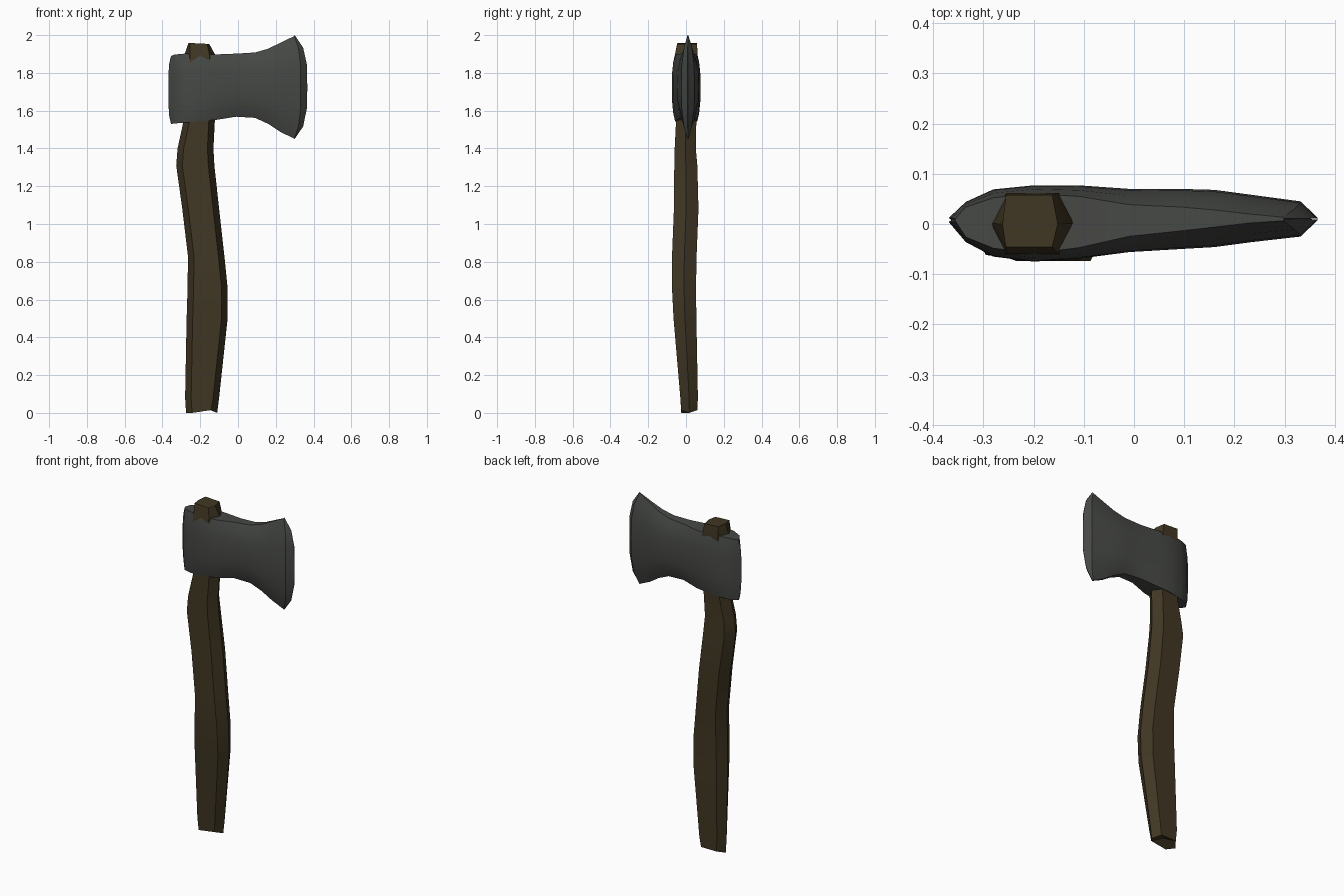
import bpy, bmesh, math

if "Cube" in bpy.data.objects:
    bpy.data.objects.remove(bpy.data.objects["Cube"])


def material(name, rgb):
    m = bpy.data.materials.new(name)
    m.diffuse_color = (*rgb, 1.0)
    m.use_nodes = True
    m.node_tree.nodes["Principled BSDF"].inputs["Base Color"].default_value = m.diffuse_color
    return m


def loft(name, rings, mat, cap_offset=(0, 0, 0), angle=30):
    """Skin a list of closed rings and cap both ends with a centre fan."""
    bm = bmesh.new()
    loops = [[bm.verts.new(p) for p in ring] for ring in rings]
    n = len(rings[0])
    for a, b in zip(loops, loops[1:]):
        for i in range(n):
            j = (i + 1) % n
            bm.faces.new((a[i], a[j], b[j], b[i]))
    for k, loop in enumerate((loops[0], loops[-1])):
        c = [sum(v.co[i] for v in loop) / n for i in range(3)]
        if k == 0:
            c = [c[i] + cap_offset[i] for i in range(3)]
        centre = bm.verts.new(c)
        for i in range(n):
            bm.faces.new((loop[i], loop[(i + 1) % n], centre))
    bmesh.ops.remove_doubles(bm, verts=bm.verts, dist=0.0005)
    bmesh.ops.recalc_face_normals(bm, faces=bm.faces)
    me = bpy.data.meshes.new(name)
    bm.to_mesh(me)
    bm.free()
    ob = bpy.data.objects.new(name, me)
    bpy.context.collection.objects.link(ob)
    me.materials.append(mat)
    bpy.ops.object.select_all(action='DESELECT')
    ob.select_set(True)
    bpy.context.view_layer.objects.active = ob
    bpy.ops.object.shade_smooth_by_angle(angle=math.radians(angle))
    return ob


wood = material("dark wood", (0.052, 0.038, 0.017))
steel = material("dark steel", (0.062, 0.066, 0.060))


# Handle: hexagonal sections, (z, xmin, xmax, ymin, ymax)
def hexagon(z, x0, x1, y0, y1):
    c = 0.032
    m = (y0 + y1) / 2
    return [(x0, m, z), (x0 + c, y0, z), (x1 - c, y0, z),
            (x1, m, z), (x1 - c, y1, z), (x0 + c, y1, z)]


handle = [
    (0.01, -0.275, -0.11, -0.025, 0.06),
    (0.08, -0.28, -0.10, -0.03, 0.063),
    (0.50, -0.272, -0.055, -0.066, 0.055),
    (0.66, -0.267, -0.055, -0.074, 0.053),
    (0.83, -0.265, -0.072, -0.074, 0.056),
    (1.08, -0.295, -0.10, -0.064, 0.066),
    (1.31, -0.327, -0.125, -0.062, 0.060),
    (1.40, -0.32, -0.13, -0.060, 0.052),
    (1.56, -0.285, -0.122, -0.052, 0.055),
    (1.84, -0.282, -0.125, -0.055, 0.058),
]
rings = [hexagon(*h) for h in handle]
rings[0] = [(x, y, 0.0 if i in (0, 1, 3) else 0.015)
            for i, (x, y, z) in enumerate(rings[0])]
loft("handle", rings, wood, cap_offset=(0, 0, 0.025))

# Handle end poking out of the head
loft("handle_top", [hexagon(1.82, -0.285, -0.12, -0.063, 0.062),
                    hexagon(1.89, -0.286, -0.118, -0.060, 0.062),
                    [(x, y, 1.958 - 0.05 * (x + 0.25)) for x, y in
                     ((-0.262, 0.0), (-0.255, -0.046), (-0.163, -0.046),
                      (-0.152, 0.0), (-0.163, 0.058), (-0.255, 0.058))]],
     wood)

# Head: sections along x, (x, bulge, zbot, ztop, half width, y centre, tip width share)
LEVELS = [0, 0.12, 0.3, 0.5, 0.72, 0.88, 1]


def head_section(x, bulge, z0, z1, w, yc, tip):
    right, left = [], []
    for s in LEVELS:
        u = abs(2 * s - 1)
        px = x + bulge * (1 - u ** 4)
        hw = w * (tip + (1 - tip) * (1 - u ** 3))
        pz = z0 + (z1 - z0) * s
        right.append((px, yc + hw, pz))
        left.append((px, yc - hw, pz))
    return right + left[::-1]


head = [
    (-0.355, -0.014, 1.53, 1.89, 0.004, 0.008, 0.8),
    (-0.335, 0.0, 1.532, 1.897, 0.040, 0.004, 0.75),
    (-0.28, 0.0, 1.537, 1.902, 0.067, 0.002, 0.75),
    (-0.20, 0.0, 1.545, 1.898, 0.076, 0.001, 0.78),
    (-0.11, 0.0, 1.552, 1.898, 0.073, 0.004, 0.7),
    (-0.01, 0.0, 1.568, 1.902, 0.063, 0.007, 0.5),
    (0.09, 0.0, 1.562, 1.908, 0.060, 0.010, 0.4),
    (0.16, 0.0, 1.53, 1.928, 0.057, 0.011, 0.3),
    (0.225, 0.01, 1.487, 1.96, 0.047, 0.011, 0.2),
    (0.298, 0.034, 1.452, 1.995, 0.035, 0.010, 0.1),
    (0.300, 0.067, 1.45, 2.0, 0.001, 0.010, 0.5),
]
loft("axe_head", [head_section(*h) for h in head], steel, angle=28)
